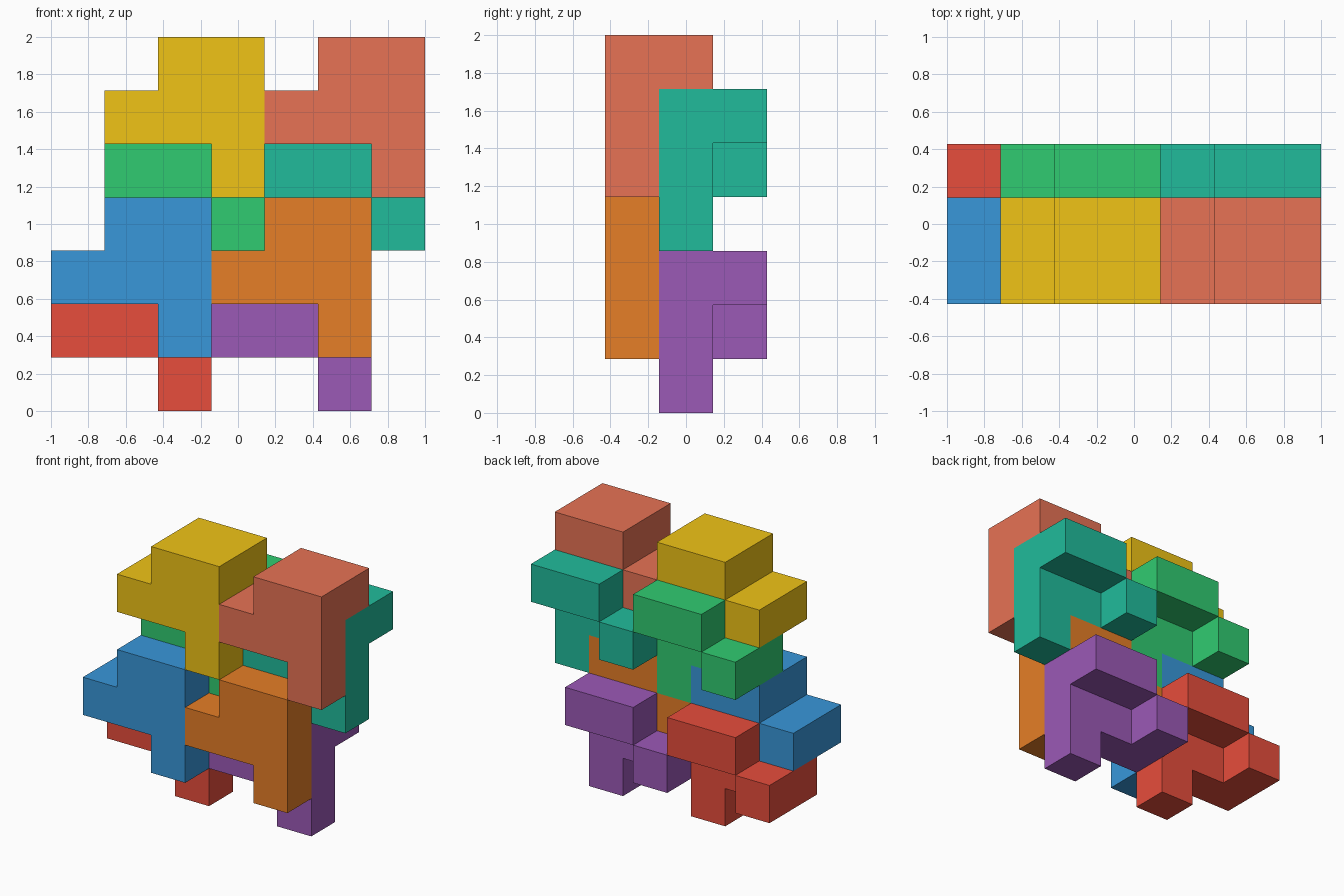
import bpy, bmesh
from mathutils import Vector

if "Cube" in bpy.data.objects:
    bpy.data.objects.remove(bpy.data.objects["Cube"])

U = 2 / 7                                   # edge of one cube cell
# Piece shape as (x, z) cells: a stepped front layer and a shorter back layer
FRONT = [(1, 2), (2, 2), (0, 1), (1, 1), (2, 1), (2, 0)]
BACK = [(1, 2), (2, 2), (0, 1)]
CELLS = {(x, 0, z) for x, z in FRONT} | {(x, 1, z) for x, z in BACK}


def face_corners(cell, axis, side):
    """Corners of one cell face, wound outwards."""
    a, b = (axis + 1) % 3, (axis + 2) % 3
    ring = [(0, 0), (1, 0), (1, 1), (0, 1)]
    corners = []
    for i, j in (ring if side else ring[::-1]):
        p = list(cell)
        p[axis] += side
        p[a] += i
        p[b] += j
        corners.append(Vector(p))
    return corners


def add_piece(name, offset, color):
    """One interlocking piece: only its outer cell faces, merged flat."""
    bm = bmesh.new()
    shift = Vector(offset) - Vector((3.5, 1.5, 0))
    for cell in sorted(CELLS):
        for axis in range(3):
            for side in (0, 1):
                n = list(cell)
                n[axis] += 1 if side else -1
                if tuple(n) not in CELLS:
                    bm.faces.new([bm.verts.new((c + shift) * U)
                                  for c in face_corners(cell, axis, side)])
    bmesh.ops.remove_doubles(bm, verts=bm.verts, dist=1e-4)
    bmesh.ops.dissolve_limit(bm, angle_limit=0.02, verts=bm.verts, edges=bm.edges)
    mesh = bpy.data.meshes.new(name)
    bm.to_mesh(mesh)
    bm.free()
    obj = bpy.data.objects.new(name, mesh)
    bpy.context.collection.objects.link(obj)
    mat = bpy.data.materials.new(name + "_color")
    mat.diffuse_color = (*color, 1)
    mat.use_nodes = True
    mat.node_tree.nodes["Principled BSDF"].inputs["Base Color"].default_value = mat.diffuse_color
    mesh.materials.append(mat)


# Eight identical pieces: each front piece has a partner one cell back and down
PAIRS = [
    ((0, 1), ("blue", (0.04, 0.31, 0.70)), ("red", (0.80, 0.075, 0.045))),
    ((3, 1), ("orange", (0.79, 0.21, 0.02)), ("purple", (0.33, 0.10, 0.47))),
    ((1, 4), ("yellow", (0.87, 0.55, 0.008)), ("green", (0.03, 0.60, 0.165))),
    ((4, 4), ("coral", (0.80, 0.17, 0.09)), ("teal", (0.015, 0.50, 0.33))),
]
for (x, z), front, back in PAIRS:
    add_piece(front[0] + "_front_piece", (x, 0, z), front[1])
    add_piece(back[0] + "_back_piece", (x, 1, z - 1), back[1])
